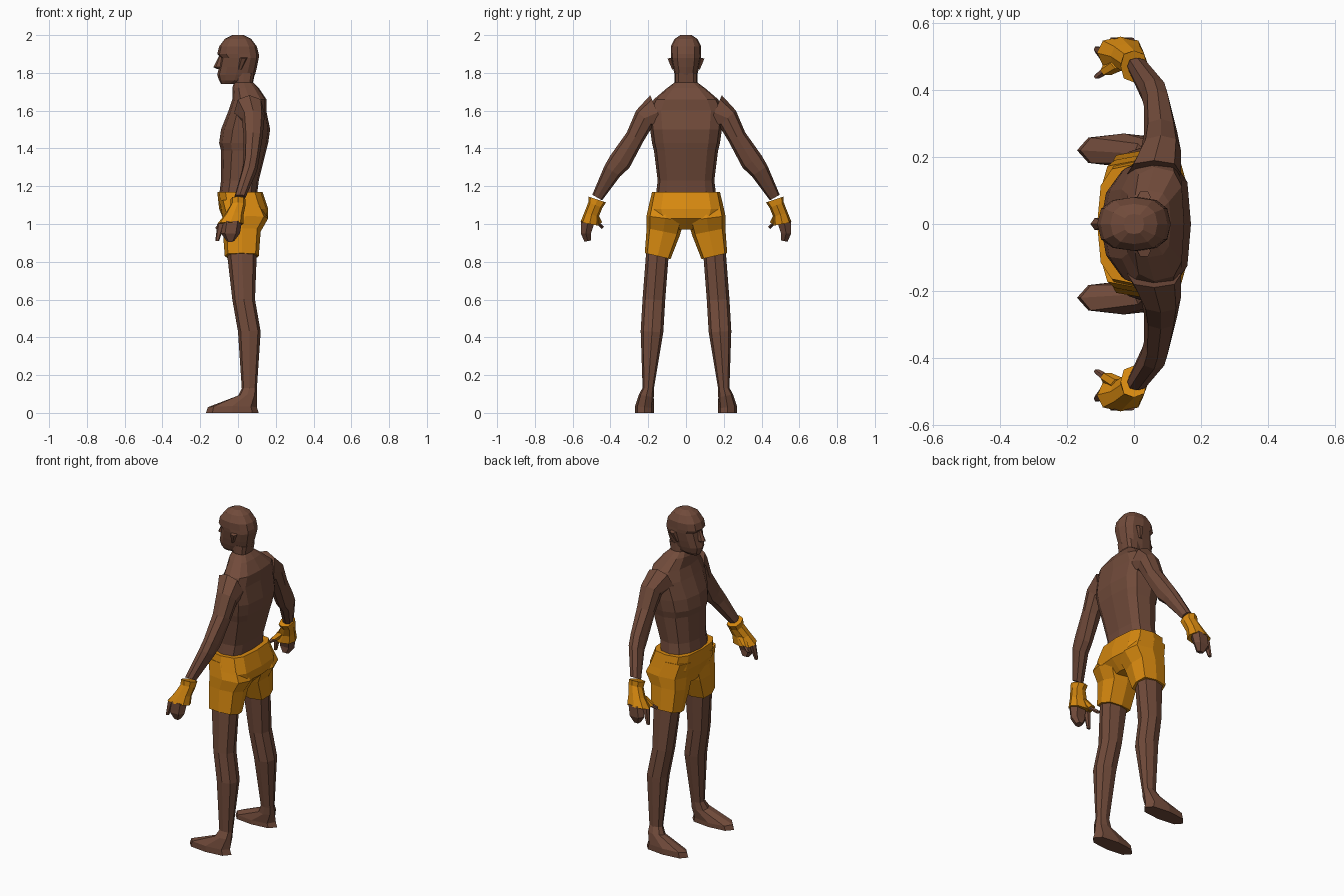
import bpy, bmesh, math
from mathutils import Vector

default_cube = bpy.data.objects.get("Cube")
if default_cube:
    bpy.data.objects.remove(default_cube)


def material(name, *rgb):
    made = bpy.data.materials.new(name)
    made.use_nodes = True
    made.diffuse_color = (*rgb, 1)
    shader = made.node_tree.nodes["Principled BSDF"]
    shader.inputs["Base Color"].default_value = (*rgb, 1)
    return made


SKIN = material("brown skin", .165, .07, .043)
CLOTH = material("orange cloth", .68, .25, .005)


def squash(value, exponent):
    return math.copysign(abs(value) ** exponent, value)


def section(center, across, depth, width, sides, front, back):
    """Rounded ring; a low front or back exponent makes that half boxier."""
    points = []
    for k in range(sides):
        angle = math.tau * k / sides
        c, s = math.cos(angle), math.sin(angle)
        exponent = back if c > 0 else front
        along_x = Vector((depth * squash(c, exponent), 0, 0))
        points.append(center + along_x + across * width * squash(s, exponent))
    return points


def tube(name, mat, stations, mirror=1, sides=8, front=.8, back=.8):
    """Skin a path of stations: x, y, z, half depth in x, half width across."""
    rows = list(stations.values())
    centers = [Vector(row[:3]) for row in rows]
    last = len(rows) - 1
    bm = bmesh.new()
    loops = []
    for i, (center, row) in enumerate(zip(centers, rows)):
        travel = centers[min(i + 1, last)] - centers[max(i - 1, 0)]
        across = Vector((0, -travel.z, travel.y)).normalized()
        ring = section(center, across, *row[3:], sides, front, back)
        loops.append([bm.verts.new((p.x, p.y * mirror, p.z)) for p in ring])
    for lower, upper in zip(loops, loops[1:]):
        for k in range(sides):
            bm.faces.new((lower[k - 1], lower[k], upper[k], upper[k - 1]))
    bm.faces.new(loops[0])
    bm.faces.new(loops[-1])
    bmesh.ops.recalc_face_normals(bm, faces=bm.faces)
    mesh = bpy.data.meshes.new(name)
    bm.to_mesh(mesh)
    bm.free()
    mesh.materials.append(mat)
    bpy.context.collection.objects.link(bpy.data.objects.new(name, mesh))


# Torso and neck, with a broad flat back and a step under the chest
tube("torso", SKIN, {
    "belt": (0, 0, 1.15, .1, .16),
    "waist": (.01, 0, 1.23, .1, .15),
    "ribs": (.03, 0, 1.39, .12, .17),
    "chest": (.03, 0, 1.43, .13, .18),
    "upper back": (.04, 0, 1.5, .13, .19),
    "shoulders": (.05, 0, 1.6, .1, .2),
    "collar": (.06, 0, 1.66, .09, .17),
    "nape": (.04, 0, 1.72, .07, .1),
    "neck": (.03, 0, 1.75, .05, .06),
    "skull base": (.03, 0, 1.8, .06, .06),
}, sides=12, front=.95, back=.6)

# Head
tube("head", SKIN, {
    "chin": (-.05, 0, 1.74, .04, .03),
    "jaw": (-.02, 0, 1.76, .08, .05),
    "mouth": (-.01, 0, 1.79, .1, .06),
    "cheeks": (0, 0, 1.83, .1, .07),
    "eyes": (.01, 0, 1.88, .1, .08),
    "brow": (0, 0, 1.9, .11, .08),
    "forehead": (0, 0, 1.94, .1, .08),
    "crown": (0, 0, 1.98, .07, .06),
    "top": (0, 0, 2, .03, .03),
}, sides=12)
tube("nose", SKIN, {
    "bridge": (-.09, 0, 1.89, .01, .01),
    "tip": (-.1, 0, 1.83, .03, .02),
    "base": (-.09, 0, 1.82, .02, .01),
}, sides=6)

# Seat of the shorts
tube("shorts_hips", CLOTH, {
    "waistband": (.01, 0, 1.17, .12, .18),
    "hips": (.03, 0, 1.08, .13, .2),
    "seat": (.04, 0, 1.03, .12, .18),
    "crotch": (.02, 0, .97, .08, .07),
}, sides=12, front=.65, back=.6)

for label, mirror in (("left", -1), ("right", 1)):
    tube(label + "_ear", SKIN, {
        "lobe": (.01, .065, 1.82, .01, .01),
        "rim": (.03, .08, 1.88, .02, .02),
    }, mirror, sides=6)

    # Arm and gloved hand
    tube(label + "_arm", SKIN, {
        "root": (.06, .15, 1.59, .08, .1),
        "shoulder": (.08, .22, 1.56, .06, .06),
        "upper arm": (.08, .27, 1.46, .05, .05),
        "elbow": (.07, .35, 1.33, .04, .06),
        "forearm": (.06, .39, 1.28, .04, .05),
        "wrist": (.01, .47, 1.14, .03, .03),
    }, mirror)
    tube(label + "_glove", CLOTH, {
        "cuff": (0, .47, 1.13, .04, .05),
        "strap": (0, .48, 1.1, .04, .04),
        "palm": (-.02, .5, 1.05, .05, .04),
        "knuckles": (-.04, .51, 1, .07, .05),
    }, mirror)
    tube(label + "_fingers", SKIN, {
        "base": (-.03, .52, 1.01, .05, .04),
        "middle": (-.04, .53, .95, .05, .03),
        "tips": (-.04, .52, .91, .02, .02),
    }, mirror, sides=6)
    tube(label + "_index_finger", SKIN, {
        "base": (-.09, .51, 1, .02, .02),
        "tip": (-.11, .52, .91, .01, .01),
    }, mirror, sides=6)
    tube(label + "_thumb_sleeve", CLOTH, {
        "base": (-.04, .48, 1.04, .03, .02),
        "opening": (-.08, .46, 1, .02, .02),
    }, mirror, sides=6)
    tube(label + "_thumb", SKIN, {
        "base": (-.08, .46, 1, .02, .01),
        "tip": (-.11, .44, .98, .01, .01),
    }, mirror, sides=6)

    # Leg of the shorts, then the bare leg down to the sole
    tube(label + "_shorts_leg", CLOTH, {
        "hip": (.01, .1, 1.12, .11, .09),
        "seat": (.04, .11, 1.03, .12, .1),
        "thigh": (.02, .12, .96, .1, .09),
        "hem": (.02, .15, .83, .09, .07),
    }, mirror, front=.6, back=.6)
    tube(label + "_leg", SKIN, {
        "thigh": (.02, .15, .86, .08, .06),
        "knee": (.03, .17, .6, .06, .06),
        "calf": (.06, .18, .43, .06, .06),
        "ankle": (.06, .2, .13, .04, .03),
        "instep": (.05, .21, .09, .05, .04),
        "foot": (-.03, .22, .03, .13, .05),
        "sole": (-.03, .22, 0, .14, .05),
    }, mirror)
